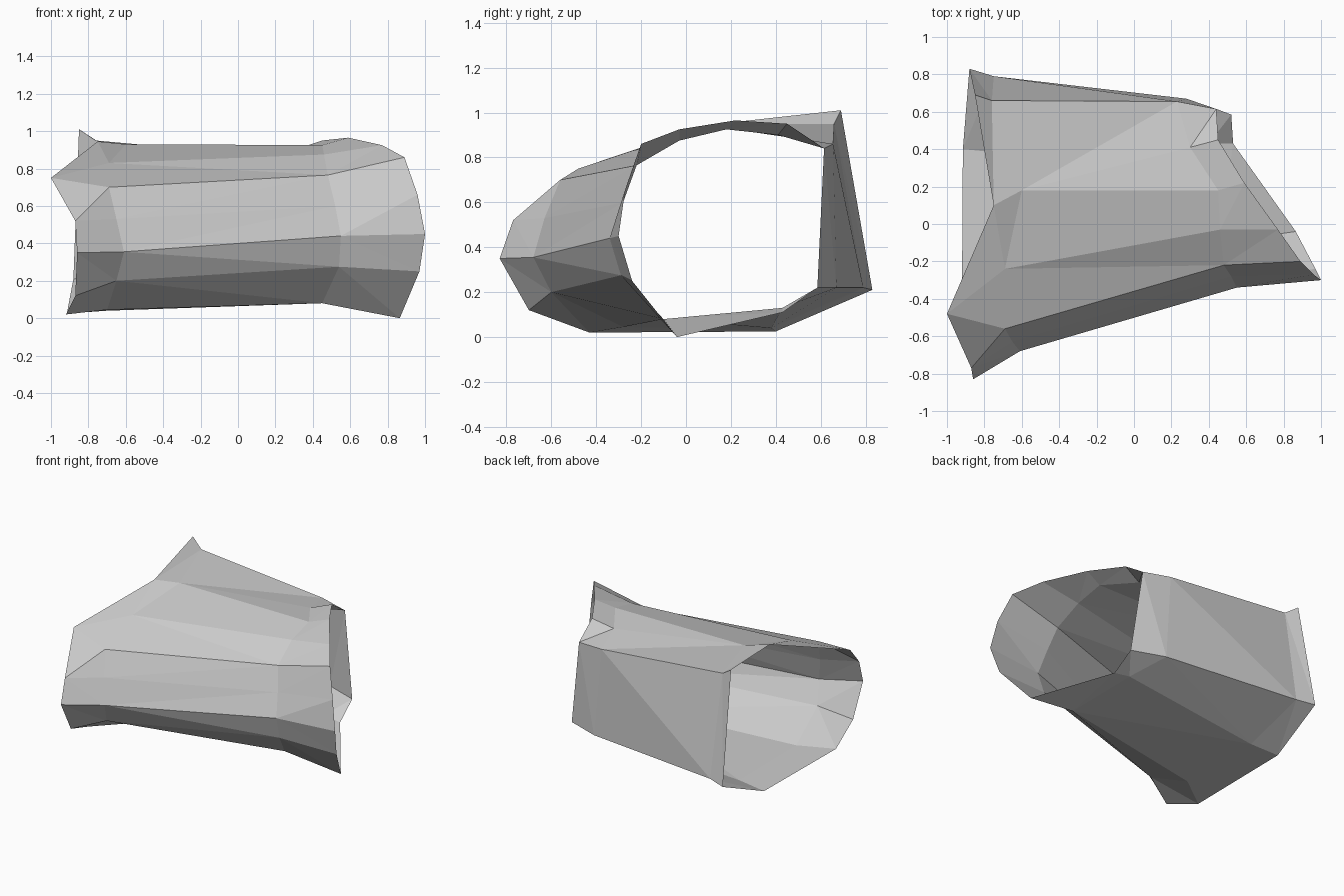
import bpy, bmesh

# Open sleeve lofted through four cross-sections, listed from floor front,
# up the front side, over the roof, and down the back wall.
flared_left_rim = [
    (-.92, -.43, .02), (-.87, -.70, .12), (-.86, -.83, .35), (-.87, -.77, .52),
    (-.87, -.77, .52), (-1.0, -.48, .75), (-.75, .10, .945), (-.75, .10, .945),
    (-.85, .69, 1.01), (-.88, .83, .21), (-.915, .40, .025)]
left_waist = [
    (-.70, -.28, .045), (-.65, -.60, .20), (-.61, -.68, .355), (-.65, -.63, .53),
    (-.69, -.56, .70), (-.69, -.24, .83), (-.60, .18, .93), (-.60, .18, .93),
    (-.76, .66, .95), (-.75, .79, .22), (-.70, .38, .04)]
right_waist = [
    (.45, -.10, .08), (.54, -.29, .275), (.55, -.34, .44), (.52, -.28, .60),
    (.48, -.22, .765), (.46, -.03, .875), (.45, .18, .925), (.30, .41, .90),
    (.23, .655, .86), (.28, .67, .22), (.40, .43, .13)]
slanted_right_rim = [
    (.865, -.04, 0), (.97, -.24, .25), (1.0, -.30, .45), (.96, -.27, .66),
    (.89, -.20, .86), (.77, -.03, .925), (.59, .22, .965), (.45, .45, .95),
    (.44, .615, .84), (.52, .585, .22), (.53, .43, .11)]


def loft(name, sections):
    bm = bmesh.new()
    rings = [[bm.verts.new(p) for p in s] for s in sections]
    for a, b in zip(rings, rings[1:]):
        for i in range(len(a)):
            j = (i + 1) % len(a)
            bm.faces.new((a[i], b[i], b[j], a[j]))
    # Merge repeated rim points so those strips end in triangles
    bmesh.ops.remove_doubles(bm, verts=bm.verts, dist=.001)
    bmesh.ops.triangulate(bm, faces=bm.faces)
    bmesh.ops.recalc_face_normals(bm, faces=bm.faces)
    mesh = bpy.data.meshes.new(name)
    bm.to_mesh(mesh)
    bm.free()
    obj = bpy.data.objects.new(name, mesh)
    bpy.context.collection.objects.link(obj)
    return obj


loft("open_sleeve", [flared_left_rim, left_waist, right_waist, slanted_right_rim])
